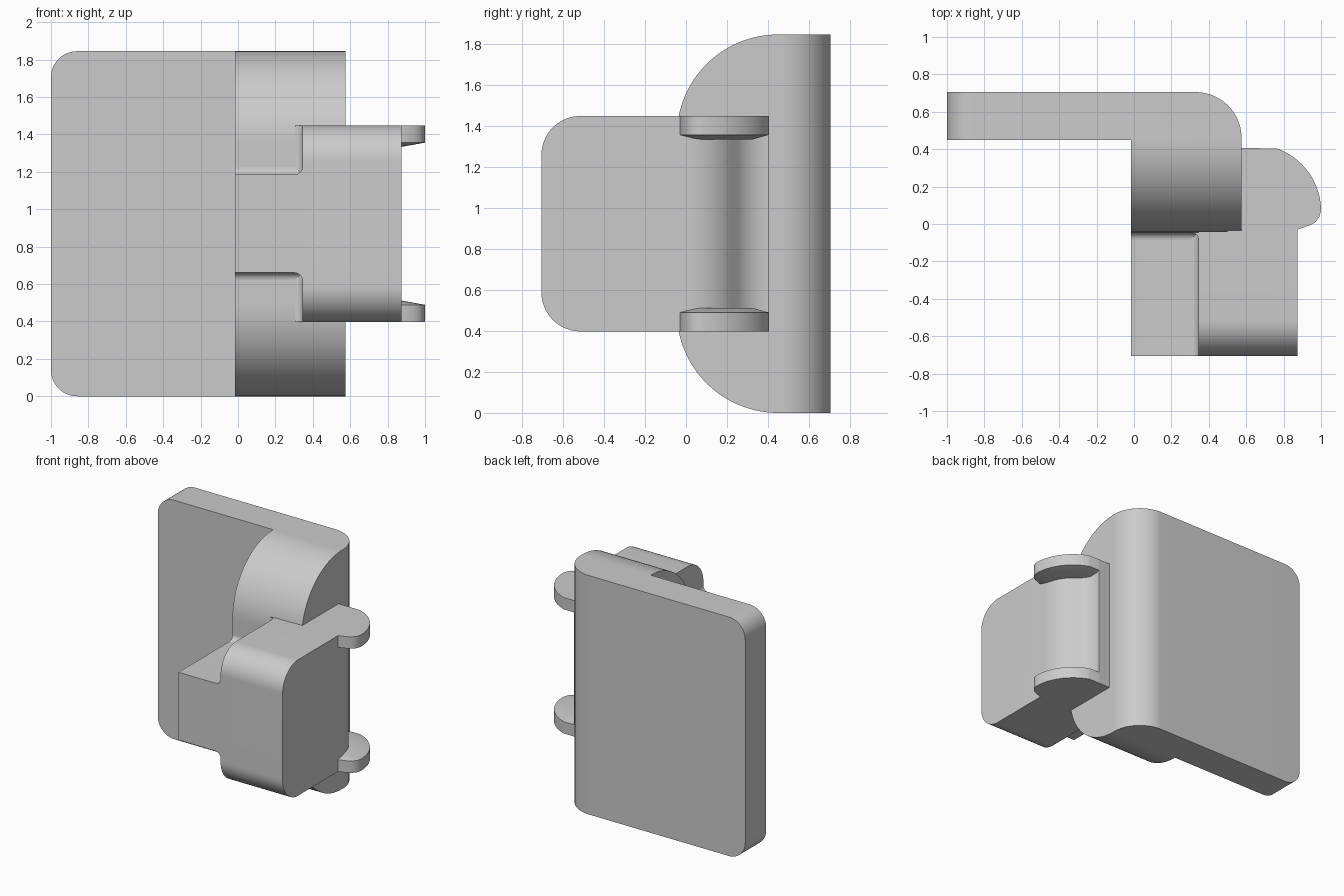
import bpy, bmesh, math
from mathutils import Vector

MID = 0.9225            # height of the mirror plane
TOP, HALF = 1.845, 0.525
B_LO, B_HI = MID - HALF, MID + HALF

if "Cube" in bpy.data.objects:
    bpy.data.objects.remove(bpy.data.objects["Cube"])

grey = bpy.data.materials.new("light_grey")
grey.use_nodes = True
colour = (0.6, 0.6, 0.6, 1)
grey.diffuse_color = colour
grey.node_tree.nodes["Principled BSDF"].inputs["Base Color"].default_value = colour


def rounded(corners, steps=14):
    """Polygon from (a, b, radius) corners, each corner filleted."""
    out = []
    for i, (a, b, r) in enumerate(corners):
        p = Vector((a, b))
        if r == 0:
            out.append(p)
            continue
        u = (Vector(corners[i - 1][:2]) - p).normalized()
        v = (Vector(corners[(i + 1) % len(corners)][:2]) - p).normalized()
        half = u.angle(v) / 2
        centre = p + (u + v).normalized() * (r / math.sin(half))
        start = p + u * (r / math.tan(half)) - centre
        end = p + v * (r / math.tan(half)) - centre
        sweep = start.angle_signed(end)
        for k in range(steps + 1):
            t = -sweep * k / steps
            c, s = math.cos(t), math.sin(t)
            out.append(centre + Vector((start.x * c - start.y * s,
                                        start.x * s + start.y * c)))
    return out


def place(p, axis, d):
    return {"x": (d, p[0], p[1]), "y": (p[0], d, p[1]), "z": (p[0], p[1], d)}[axis]


def loft(name, rings, axis):
    """Closed solid through equal rings, given as (points, depth) pairs."""
    bm = bmesh.new()
    loops = [[bm.verts.new(place(p, axis, d)) for p in pts] for pts, d in rings]
    n = len(loops[0])
    bm.faces.new(loops[0])
    bm.faces.new(loops[-1])
    for low, high in zip(loops, loops[1:]):
        for i in range(n):
            j = (i + 1) % n
            bm.faces.new((low[i], low[j], high[j], high[i]))
    bmesh.ops.recalc_face_normals(bm, faces=bm.faces)
    mesh = bpy.data.meshes.new(name)
    bm.to_mesh(mesh)
    bm.free()
    mesh.materials.append(grey)
    ob = bpy.data.objects.new(name, mesh)
    bpy.context.collection.objects.link(ob)
    return ob


def prism(name, pts, axis, lo, hi):
    return loft(name, [(pts, lo), (pts, hi)], axis)


def activate(ob):
    bpy.ops.object.select_all(action="DESELECT")
    ob.select_set(True)
    bpy.context.view_layer.objects.active = ob


def keep_common(ob, cutter):
    """Trim a solid to the part it shares with another profile."""
    mod = ob.modifiers.new("trim", "BOOLEAN")
    mod.operation, mod.solver, mod.object = "INTERSECT", "EXACT", cutter
    activate(ob)
    bpy.ops.object.modifier_apply(modifier=mod.name)
    bpy.data.objects.remove(cutter)


def mirror_z(ob):
    """Add the copy below the middle plane."""
    bm = bmesh.new()
    bm.from_mesh(ob.data)
    new = bmesh.ops.duplicate(bm, geom=bm.verts[:] + bm.edges[:] + bm.faces[:])["geom"]
    for e in new:
        if isinstance(e, bmesh.types.BMVert):
            e.co.z = 2 * MID - e.co.z
    bmesh.ops.reverse_faces(bm, faces=[e for e in new if isinstance(e, bmesh.types.BMFace)])
    bm.to_mesh(ob.data)
    bm.free()


# Back plate: rounded left corners and a rounded rear right edge
plate = prism("back_plate", rounded([(-1, 0, 0.14), (0.575, 0, 0),
                                     (0.575, TOP, 0), (-1, TOP, 0.14)]), "y", 0.2, 1)
keep_common(plate, prism("plate_plan", rounded(
    [(-1.2, 0.45, 0), (0.575, 0.45, 0), (0.575, 0.705, 0.245), (-1.2, 0.705, 0)], 24),
    "z", -0.2, TOP + 0.2))

# Shoulder: quarter-round top and bottom in front of the plate
shoulder = prism("shoulder", rounded([(0.45, 0, 0), (-0.045, 0, 0.494),
                                      (-0.045, TOP, 0.494), (0.45, TOP, 0)], 32),
                 "x", -0.015, 0.575)

# Front block: stepped front, rounded nose and scooped right side
N_LO, N_HI = MID - 0.262, MID + 0.262
block = prism("front_block", rounded([
    (-0.015, N_LO, 0), (0.345, N_LO, 0.045), (0.345, 0.2, 0), (1.1, 0.2, 0),
    (1.1, 1.65, 0), (0.345, 1.65, 0), (0.345, N_HI, 0.045), (-0.015, N_HI, 0)]),
    "y", -0.9, 0.6)
keep_common(block, prism("nose_profile", rounded([
    (-0.705, B_LO, 0.19), (0.7, B_LO, 0), (0.7, B_HI, 0), (-0.705, B_HI, 0.19)], 20),
    "x", -0.2, 1.2))
keep_common(block, prism("block_plan", rounded([
    (-0.015, -0.705, 0), (0.875, -0.705, 0), (0.875, 0.14, 0.27), (0.675, 0.31, 0.19),
    (0.675, 0.405, 0), (0.5, 0.405, 0), (0.5, -0.04, 0), (-0.015, -0.04, 0)]),
    "z", 0, 2))

# Small fillets where the step meets the shoulder
def fillet(name, a, b, sa, sb, r, axis, lo, hi):
    arc = [(a + sa * r * (1 - math.sin(t)), b + sb * r * (1 - math.cos(t)))
           for t in (math.pi / 2 * k / 8 for k in range(9))]
    return prism(name, [(a, b)] + arc, axis, lo, hi)

floor_fillet = fillet("step_floor_fillet", -0.045, N_HI, -1, 1, 0.04, "x", -0.015, 0.345)
side_fillet = fillet("step_side_fillet", 0.345, -0.045, -1, -1, 0.04, "z", N_HI, B_HI)

# Prongs: rounded tabs with a bevelled inner face
arc = [(0.646 + 0.354 * math.cos(t), 0.07 + 0.354 * math.sin(t))
       for t in (math.radians(71 * k / 20) for k in range(21))]
rim = [(0.55, -0.03), (0.875, -0.03), (0.945, -0.005), (0.972, 0.012),
       (0.99, 0.037)] + arc + [(0.55, 0.405)]
inner = [(0.6 + (x - 0.6) * 0.68, 0.15 + (y - 0.15) * 0.68) for x, y in rim]
prongs = loft("prongs", [(inner, 1.333), (rim, 1.356), (rim, B_HI)], "z")

for ob in (floor_fillet, side_fillet, prongs):
    mirror_z(ob)

for ob in (plate, shoulder, block, floor_fillet, side_fillet, prongs):
    activate(ob)
    bpy.ops.object.shade_smooth_by_angle(angle=math.radians(30))
